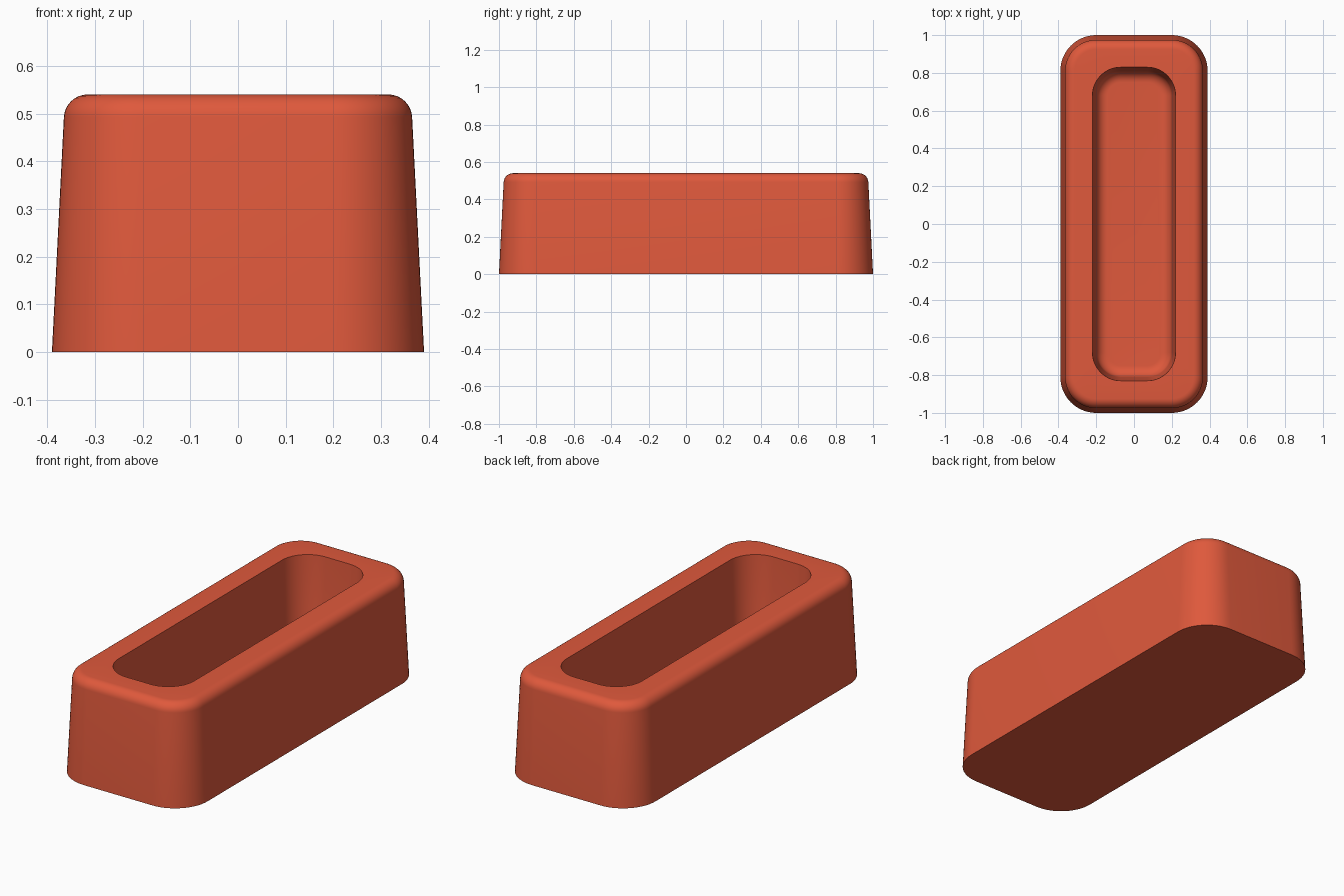
import bpy
import bmesh
from math import cos, sin, pi

# Remove the default object
cube = bpy.data.objects.get("Cube")
if cube:
    bpy.data.objects.remove(cube, do_unlink=True)

# Material
red = bpy.data.materials.new("brick_red")
red.use_nodes = True
colour = (0.74, 0.10, 0.045, 1)
red.diffuse_color = colour
red.node_tree.nodes["Principled BSDF"].inputs["Base Color"].default_value = colour

CORNER_STEPS = 14
FILLET_STEPS = 8
HEIGHT = 0.54
FLOOR = 0.08


def ring(bm, core_x, core_y, radius, z):
    """Rounded rectangle: a core rectangle offset outward by radius."""
    verts = []
    signs = [(1, 1), (-1, 1), (-1, -1), (1, -1)]
    for quarter, (sx, sy) in enumerate(signs):
        for i in range(CORNER_STEPS + 1):
            a = (quarter + i / CORNER_STEPS) * pi / 2
            verts.append(bm.verts.new((sx * core_x + radius * cos(a),
                                       sy * core_y + radius * sin(a), z)))
    return verts


def fillet(radius, z, size, start, end):
    """Arc of (ring radius, height) points around a fillet centre."""
    angles = [start + (end - start) * i / FILLET_STEPS for i in range(FILLET_STEPS + 1)]
    return [(radius + size * cos(a), z + size * sin(a)) for a in angles]


# Tapered outer wall with a rounded top rim
outer_core = (0.2, 0.81)
outer = [(0.19, 0)] + fillet(0.115, HEIGHT - 0.05, 0.05, 0.05, pi / 2)

# Pocket with a sharp lip, drafted wall and rounded floor edge
inner_core = (0.07, 0.68)
inner = [(0.15, HEIGHT)] + fillet(0.07, FLOOR + 0.06, 0.06, -0.05, -pi / 2)

# Skin the rings into one closed body
bm = bmesh.new()
rings = [ring(bm, *outer_core, r, z) for r, z in outer]
rings += [ring(bm, *inner_core, r, z) for r, z in inner]
for low, high in zip(rings, rings[1:]):
    for i in range(len(low)):
        j = (i + 1) % len(low)
        bm.faces.new((low[i], low[j], high[j], high[i]))
bm.faces.new(rings[0][::-1])
bm.faces.new(rings[-1])

mesh = bpy.data.meshes.new("planter_box")
bm.to_mesh(mesh)
bm.free()
mesh.materials.append(red)
body = bpy.data.objects.new("planter_box", mesh)
bpy.context.collection.objects.link(body)

# Smooth shading with crisp lip and base edges
bpy.ops.object.select_all(action="DESELECT")
body.select_set(True)
bpy.context.view_layer.objects.active = body
bpy.ops.object.shade_smooth_by_angle(angle=pi / 6)
